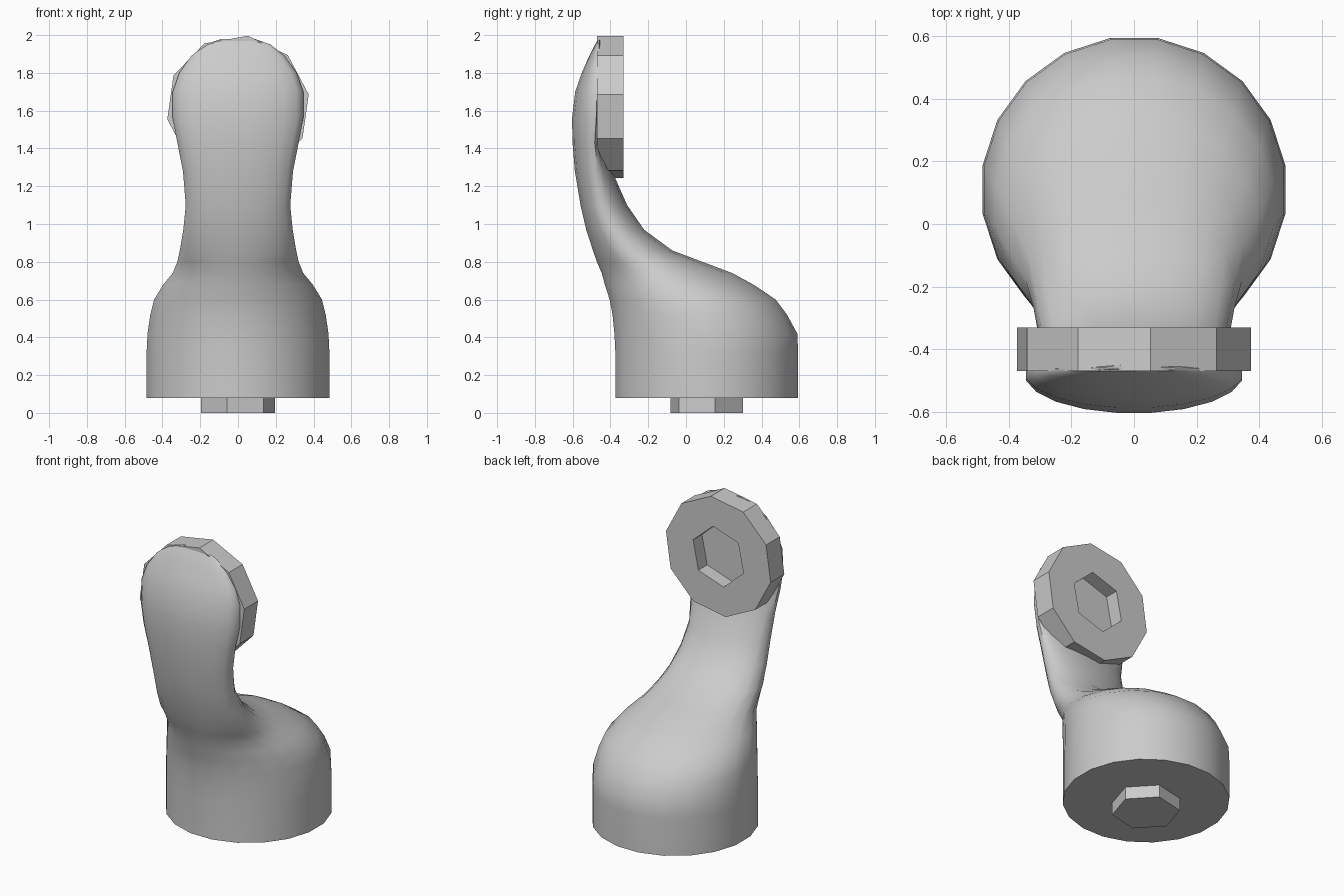
import bpy, bmesh, math

cube = bpy.data.objects.get("Cube")
if cube:
    bpy.data.objects.remove(cube, do_unlink=True)

grey = bpy.data.materials.new("plain_grey")
grey.use_nodes = True
COLOUR = (0.6, 0.6, 0.6, 1)
grey.diffuse_color = COLOUR
grey.node_tree.nodes["Principled BSDF"].inputs["Base Color"].default_value = COLOUR


def loft(name, rings, smooth=None):
    """Skin a stack of equal rings and cap both ends."""
    bm = bmesh.new()
    loops = [[bm.verts.new(p) for p in ring] for ring in rings]
    n = len(loops[0])
    for a, b in zip(loops, loops[1:]):
        for i in range(n):
            j = (i + 1) % n
            bm.faces.new((a[i], a[j], b[j], b[i]))
    bm.faces.new(loops[0][::-1])
    bm.faces.new(loops[-1])
    bmesh.ops.recalc_face_normals(bm, faces=bm.faces)
    mesh = bpy.data.meshes.new(name)
    bm.to_mesh(mesh)
    bm.free()
    mesh.materials.append(grey)
    obj = bpy.data.objects.new(name, mesh)
    bpy.context.collection.objects.link(obj)
    if smooth:
        bpy.ops.object.select_all(action="DESELECT")
        obj.select_set(True)
        bpy.context.view_layer.objects.active = obj
        bpy.ops.object.shade_smooth_by_angle(angle=math.radians(smooth))
    return obj


def body_ring(z, half, front, widest, back, n=20):
    """Egg-shaped level section: own depth before and behind the widest line."""
    ring = []
    for i in range(n):
        a = 2 * math.pi * (i + 0.5) / n
        s = math.sin(a)
        depth = back - widest if s > 0 else widest - front
        ring.append((half * math.cos(a), widest + depth * s, z))
    return ring


def polygon(n, radius, start=0.0):
    return [(radius * math.sin(start + 2 * math.pi * i / n),
             radius * math.cos(start + 2 * math.pi * i / n)) for i in range(n)]


# Body: round base, sloping shoulder, neck and domed head shell
# (height, half width, front, widest line, back)
SECTIONS = [
    (0.08, 0.49, -0.38, 0.11, 0.60),
    (0.32, 0.49, -0.38, 0.11, 0.60),
    (0.42, 0.485, -0.385, 0.11, 0.595),
    (0.52, 0.47, -0.395, 0.09, 0.54),
    (0.60, 0.45, -0.41, 0.06, 0.48),
    (0.68, 0.40, -0.435, -0.03, 0.36),
    (0.74, 0.35, -0.45, -0.13, 0.25),
    (0.80, 0.325, -0.475, -0.23, 0.09),
    (0.86, 0.312, -0.495, -0.31, -0.07),
    (0.97, 0.293, -0.53, -0.39, -0.22),
    (1.10, 0.28, -0.56, -0.45, -0.31),
    (1.28, 0.295, -0.59, -0.48, -0.39),
    (1.43, 0.325, -0.602, -0.49, -0.45),
    (1.56, 0.35, -0.605, -0.48, -0.45),
    (1.70, 0.35, -0.588, -0.475, -0.45),
    (1.80, 0.315, -0.553, -0.47, -0.45),
    (1.89, 0.25, -0.513, -0.465, -0.45),
    (1.95, 0.175, -0.482, -0.462, -0.45),
    (1.98, 0.09, -0.464, -0.46, -0.45),
]
body = loft("curved_body", [body_ring(*s) for s in SECTIONS], smooth=50)

# Faceted head disc with a flat rear face
HEAD_Z = 1.62
head = loft("head_disc", [[(x, y, HEAD_Z + z) for x, z in polygon(10, 0.38, 0.14)]
                          for y in (-0.47, -0.33)])

# Six-sided socket cut into the rear face
cutter = loft("socket_cutter", [[(x, y, HEAD_Z + z) for x, z in polygon(6, 0.19, 0.2)]
                                for y in (-0.42, -0.2)])
cutter.hide_render = True
cut = head.modifiers.new("socket", "BOOLEAN")
cut.operation = "DIFFERENCE"
cut.solver = "EXACT"
cut.object = cutter
bpy.context.view_layer.objects.active = head
bpy.ops.object.modifier_apply(modifier=cut.name)
bpy.data.objects.remove(cutter, do_unlink=True)

# Six-sided peg under the base
loft("base_peg", [[(x, 0.11 + y, z) for x, y in polygon(6, 0.2, 0.3)]
                  for z in (0.0, 0.1)])
